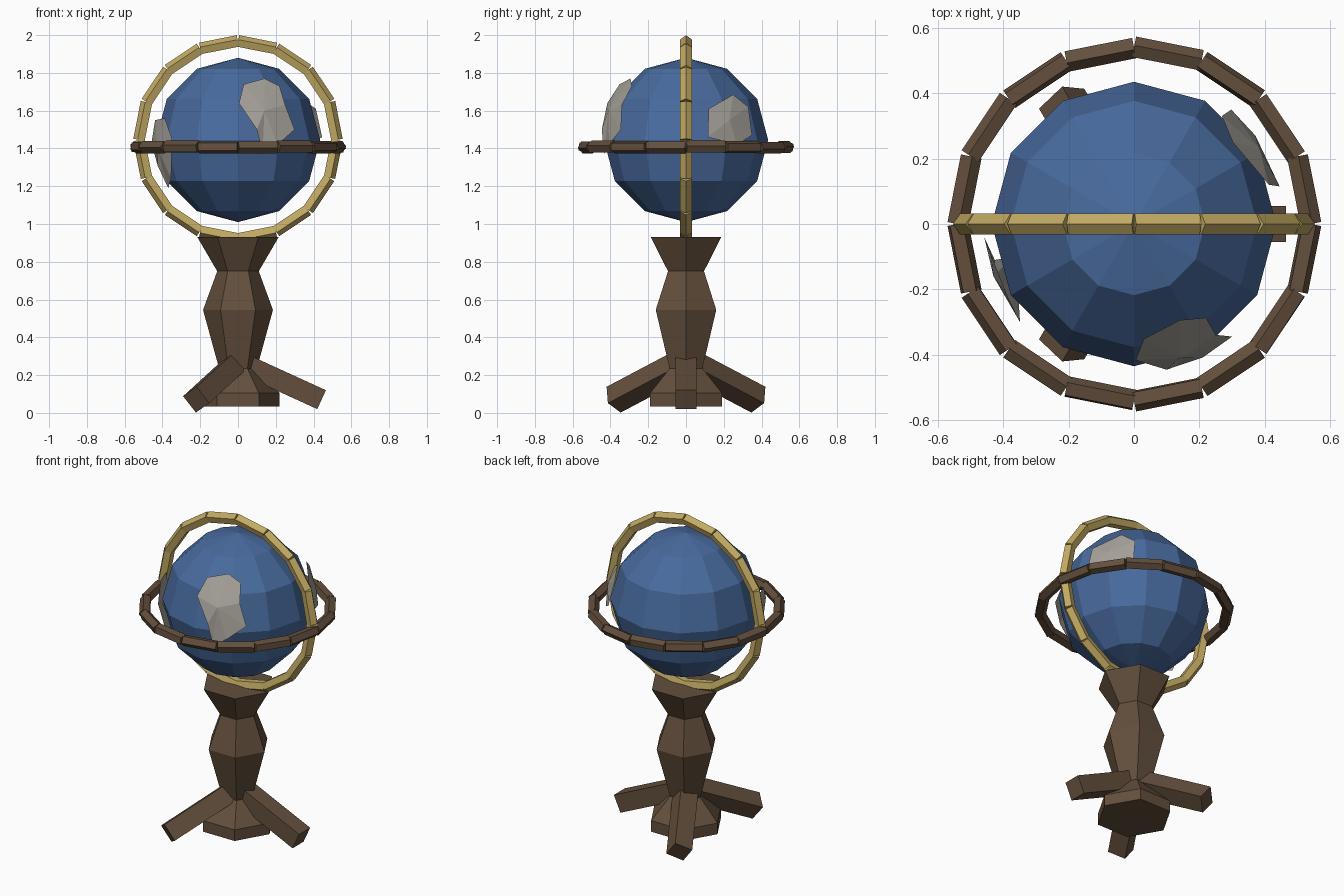
import bpy, bmesh, math
from mathutils import Vector, Matrix

if "Cube" in bpy.data.objects:
    bpy.data.objects.remove(bpy.data.objects["Cube"])


def material(name, rgb):
    m = bpy.data.materials.new(name)
    m.diffuse_color = (*rgb, 1.0)
    m.use_nodes = True
    m.node_tree.nodes["Principled BSDF"].inputs["Base Color"].default_value = m.diffuse_color
    return m


WOOD = material("dark_wood", (0.125, 0.078, 0.046))
BRASS = material("brass", (0.54, 0.40, 0.125))
OCEAN = material("ocean_blue", (0.065, 0.145, 0.34))
LAND = material("land_grey", (0.38, 0.355, 0.32))


def finish(name, bm, mat):
    bmesh.ops.recalc_face_normals(bm, faces=bm.faces)
    me = bpy.data.meshes.new(name)
    bm.to_mesh(me)
    bm.free()
    me.materials.append(mat)
    ob = bpy.data.objects.new(name, me)
    bpy.context.collection.objects.link(ob)
    return ob


def beam(bm, a, b, r, sides, spin=0.0):
    """Straight bar with a regular polygon section from a to b."""
    a, b = Vector(a), Vector(b)
    q = Vector((0, 0, 1)).rotation_difference(b - a)
    ends = []
    for p in (a, b):
        ends.append([bm.verts.new(p + q @ Vector((r * math.cos(t), r * math.sin(t), 0)))
                     for t in (spin + 2 * math.pi * i / sides for i in range(sides))])
    lo, hi = ends
    for i in range(sides):
        j = (i + 1) % sides
        bm.faces.new((lo[i], lo[j], hi[j], hi[i]))
    bm.faces.new(lo[::-1])
    bm.faces.new(hi)


def ring(name, point, mat, count=16):
    """Hoop of separate straight bars; point(angle) gives a point on the hoop."""
    bm = bmesh.new()
    for i in range(count):
        beam(bm, point(2 * math.pi * i / count), point(2 * math.pi * (i + 1) / count), 0.034, 5)
    finish(name, bm, mat)


CZ = 1.445  # globe centre height

# Globe
bm = bmesh.new()
bmesh.ops.create_uvsphere(bm, u_segments=12, v_segments=6, radius=0.435,
                          matrix=Matrix.Translation((0, 0, CZ)))
finish("globe", bm, OCEAN)

# Hoops: upright brass meridian and flat wooden horizon
ring("meridian_ring", lambda t: (0.521 * math.cos(t), 0, CZ + 0.521 * math.sin(t)), BRASS)
ring("horizon_ring", lambda t: (0.54 * math.cos(t), 0.54 * math.sin(t), 1.407), WOOD)

# Pedestal: six-sided turned profile (radius, height)
bm = bmesh.new()
prev = None
for r, z in [(0.22, 0.035), (0.22, 0.105), (0.10, 0.235), (0.185, 0.545), (0.11, 0.75), (0.215, 0.93)]:
    loop = [bm.verts.new((r * math.cos(k * math.pi / 3), r * math.sin(k * math.pi / 3), z))
            for k in range(6)]
    if prev:
        for i in range(6):
            j = (i + 1) % 6
            bm.faces.new((prev[i], prev[j], loop[j], loop[i]))
    else:
        bm.faces.new(loop[::-1])
    prev = loop
bm.faces.new(prev)
finish("pedestal", bm, WOOD)

# Three square legs
for k in range(3):
    c, s = math.cos(k * 2 * math.pi / 3), math.sin(k * 2 * math.pi / 3)
    bm = bmesh.new()
    beam(bm, (0.06 * c, 0.06 * s, 0.245), (0.4425 * c, 0.4425 * s, 0.07), 0.0778, 4, math.pi / 4)
    finish(f"leg_{k + 1}", bm, WOOD)


# Land patches: outlines pushed onto a slightly larger sphere, fanned from a centre
def land(name, centre, outline, axis, sign):
    def lift(p):
        h, z = p
        d = sign * math.sqrt(max(0.0, 0.46 ** 2 - h * h - (z - CZ) ** 2))
        return (h, d, z) if axis == "y" else (d, h, z)
    bm = bmesh.new()
    mid = bm.verts.new(lift(centre))
    rim = [bm.verts.new(lift(p)) for p in outline]
    for i in range(len(rim)):
        bm.faces.new((mid, rim[i], rim[(i + 1) % len(rim)]))
    finish(name, bm, LAND)


land("land_front", (0.14, 1.60),
     [(0.005, 1.64), (0.03, 1.74), (0.14, 1.77), (0.22, 1.73), (0.25, 1.63),
      (0.30, 1.50), (0.21, 1.42), (0.13, 1.37), (0.10, 1.50)], "y", -1)
land("land_left", (-0.16, 1.41),
     [(-0.04, 1.43), (-0.09, 1.55), (-0.22, 1.56), (-0.30, 1.45),
      (-0.21, 1.24), (-0.10, 1.19), (-0.11, 1.31)], "x", -1)
land("land_right", (0.23, 1.55),
     [(0.12, 1.61), (0.25, 1.685), (0.33, 1.62), (0.35, 1.47),
      (0.27, 1.42), (0.115, 1.46)], "x", 1)
